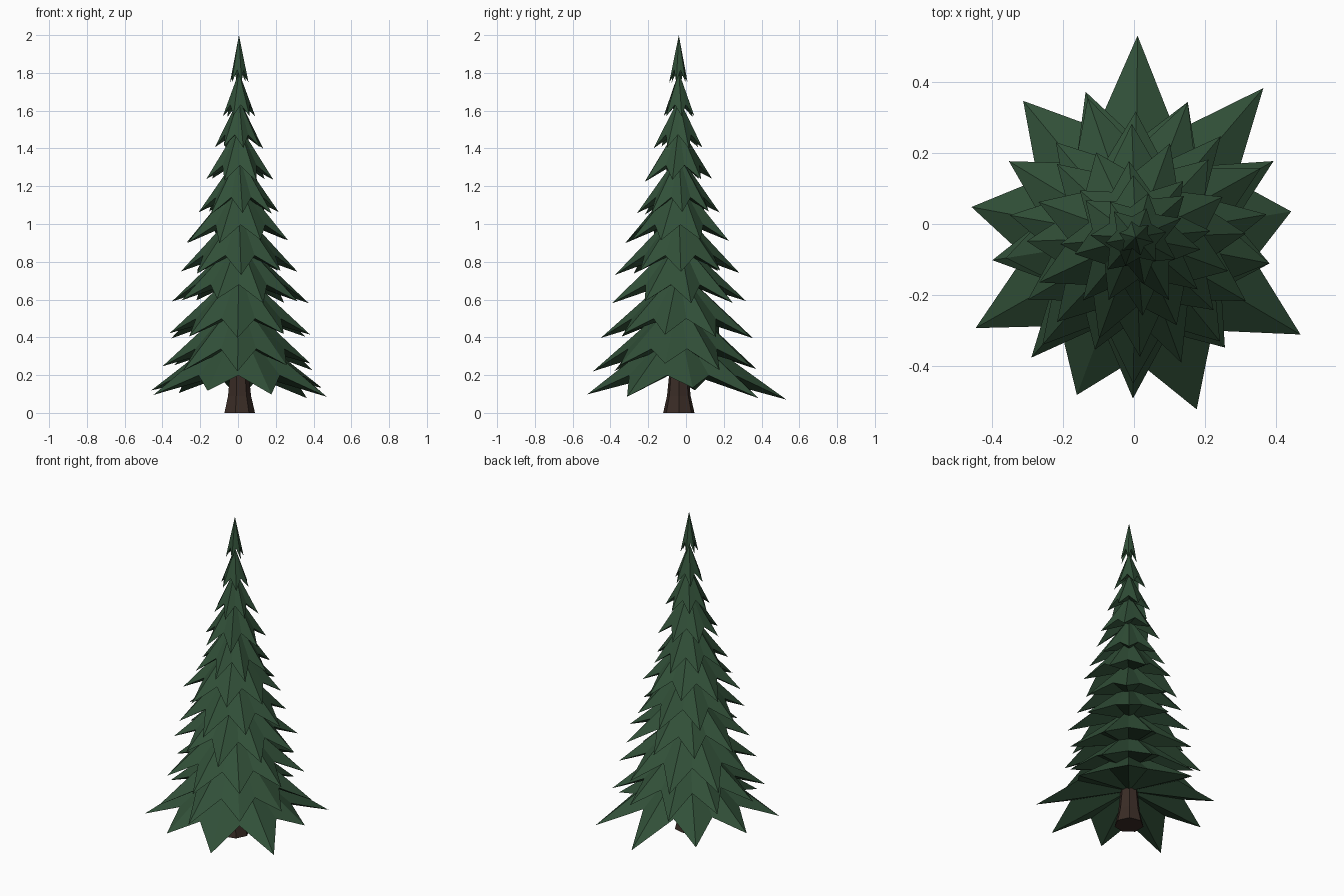
import bpy, bmesh, math, random

if "Cube" in bpy.data.objects:
    bpy.data.objects.remove(bpy.data.objects["Cube"])
random.seed(4)
AX, AY = 0.005, -0.038   # trunk axis


def material(name, rgb):
    m = bpy.data.materials.new(name)
    m.diffuse_color = (*rgb, 1)
    m.use_nodes = True
    m.node_tree.nodes["Principled BSDF"].inputs["Base Color"].default_value = m.diffuse_color
    return m


GREEN = material("needles", (0.031, 0.08, 0.040))
BROWN = material("bark", (0.042, 0.025, 0.019))


def finish(bm, name, mat):
    bmesh.ops.recalc_face_normals(bm, faces=bm.faces)
    me = bpy.data.meshes.new(name)
    bm.to_mesh(me)
    bm.free()
    me.materials.append(mat)
    ob = bpy.data.objects.new(name, me)
    bpy.context.collection.objects.link(ob)


def branch_tier(name, tip_z, radii, phase, height, droop):
    """Star-shaped cone: ridged points above, shallow fan below."""
    bm = bmesh.new()
    n = len(radii)
    mean = sum(radii) / n
    apex = bm.verts.new((AX, AY, tip_z + height))
    under = bm.verts.new((AX, AY, tip_z + 0.33 * height))
    rim = []
    for i, r in enumerate(radii):
        a = math.radians(phase) + i * math.tau / n
        z = tip_z - (r - mean) * droop
        rim.append(bm.verts.new((AX + r * math.cos(a), AY + r * math.sin(a), z)))
        # notch between this point and the next
        a += math.pi / n
        q = mean * random.uniform(0.62, 0.68)
        rim.append(bm.verts.new((AX + q * math.cos(a), AY + q * math.sin(a),
                                 tip_z + 0.26 * height)))
    for i, v in enumerate(rim):
        w = rim[(i + 1) % len(rim)]
        bm.faces.new((apex, v, w))
        bm.faces.new((under, w, v))
    finish(bm, name, GREEN)


# Trunk: flared foot, tapering to a hidden tip
bm = bmesh.new()
SIDES = 7
rings = []
for z, r in [(0, 0.085), (0.09, 0.064), (0.2, 0.053), (1.75, 0.012)]:
    rings.append([bm.verts.new((AX + r * math.cos(k * math.tau / SIDES),
                                AY + r * math.sin(k * math.tau / SIDES), z))
                  for k in range(SIDES)])
for lo, hi in zip(rings, rings[1:]):
    for k in range(SIDES):
        j = (k + 1) % SIDES
        bm.faces.new((lo[k], lo[j], hi[j], hi[k]))
bm.faces.new(rings[0])
bm.faces.new(rings[-1])
finish(bm, "trunk", BROWN)

# Two lowest tiers, radii going anticlockwise from the phase angle
branch_tier("branch_tier_1", 0.10,
            [0.445, 0.555, 0.57, 0.50, 0.472, 0.52, 0.475, 0.515, 0.54], 9.5, 0.38, 0.5)
branch_tier("branch_tier_2", 0.24,
            [0.445, 0.41, 0.435, 0.40, 0.41, 0.45, 0.455, 0.40, 0.385], 29, 0.38, 0.6)

# Upper tiers: tip height, radius, points, phase, cone height
tiers = [(0.405, 0.39, 9, -91, 0.36), (0.59, 0.35, 9, -70, 0.34),
         (0.745, 0.31, 8, -88, 0.34), (0.91, 0.28, 8, -65, 0.33),
         (1.06, 0.215, 8, -85, 0.31), (1.235, 0.185, 7, -62, 0.29),
         (1.405, 0.128, 7, -80, 0.26), (1.57, 0.09, 6, -50, 0.235),
         (1.75, 0.05, 6, -75, 0.25)]
for i, (z, r, n, phase, h) in enumerate(tiers, 3):
    radii = [r * random.uniform(0.94, 1.09) for _ in range(n)]
    branch_tier(f"branch_tier_{i}", z, radii, phase, h, 0.6)
